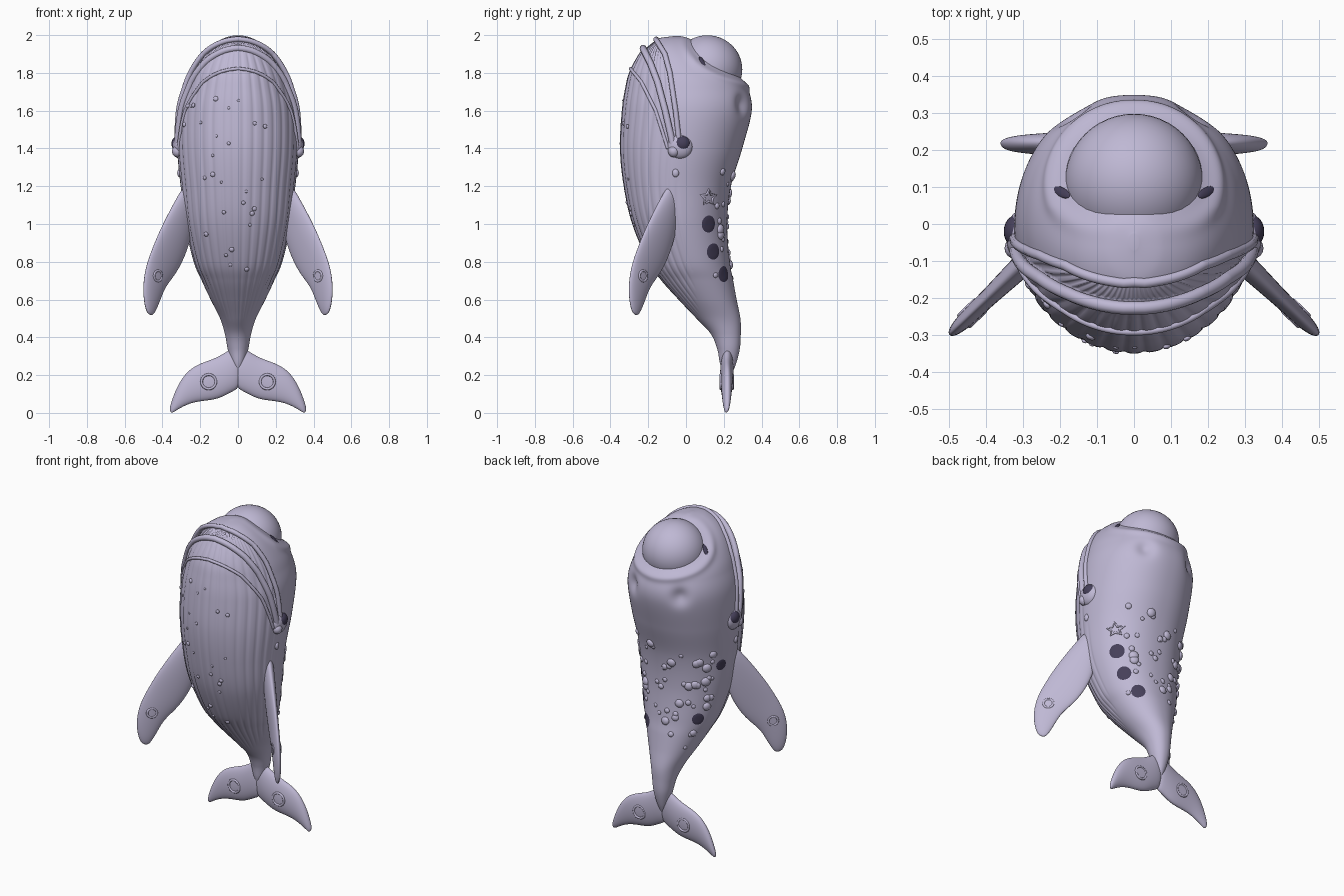
import bpy, math, random
from mathutils import Vector

if "Cube" in bpy.data.objects:
    bpy.data.objects.remove(bpy.data.objects["Cube"])

random.seed(4)


def material(name, rgb):
    m = bpy.data.materials.new(name)
    m.diffuse_color = (*rgb, 1)
    m.use_nodes = True
    m.node_tree.nodes["Principled BSDF"].inputs["Base Color"].default_value = m.diffuse_color
    return m


SKIN = material("lavender_skin", (0.52, 0.48, 0.66))
DARK = material("dark_violet", (0.06, 0.05, 0.10))


def mesh_object(name, verts, faces, mat=SKIN):
    me = bpy.data.meshes.new(name)
    me.from_pydata([tuple(v) for v in verts], [], faces)
    me.materials.append(mat)
    for p in me.polygons:
        p.use_smooth = True
    ob = bpy.data.objects.new(name, me)
    bpy.context.collection.objects.link(ob)
    return ob


def skin_rings(rings):
    """Faces joining equal closed rings, with both ends capped."""
    n, k = len(rings[0]), len(rings)
    faces = [(i * n + j, i * n + (j + 1) % n, (i + 1) * n + (j + 1) % n, (i + 1) * n + j)
             for i in range(k - 1) for j in range(n)]
    faces += [tuple(range(n))[::-1], tuple(range((k - 1) * n, k * n))]
    return [v for r in rings for v in r], faces


def ball(name, loc, size, mat=SKIN, seg=16, normal=None):
    bpy.ops.mesh.primitive_uv_sphere_add(segments=seg, ring_count=seg // 2, location=loc)
    ob = bpy.context.object
    ob.name, ob.scale = name, size
    if normal:
        ob.rotation_euler = Vector(normal).to_track_quat('Z', 'Y').to_euler()
    ob.data.materials.append(mat)
    bpy.ops.object.shade_smooth()


def tube(name, pts, radius, closed=False):
    cu = bpy.data.curves.new(name, 'CURVE')
    cu.dimensions, cu.bevel_depth, cu.bevel_resolution = '3D', radius, 3
    cu.use_fill_caps = True
    sp = cu.splines.new('POLY')
    sp.points.add(len(pts) - 1)
    for p, q in zip(sp.points, pts):
        p.co = (*q, 1)
    sp.use_cyclic_u, sp.use_smooth = closed, True
    cu.materials.append(SKIN)
    ob = bpy.data.objects.new(name, cu)
    bpy.context.collection.objects.link(ob)


# Body sections: height, half width, belly y, back y
ROWS = [(.20, .012, .20, .24), (.26, .035, .18, .265), (.34, .055, .165, .285), (.42, .07, .13, .29),
        (.50, .095, .055, .288), (.60, .145, -.04, .268), (.70, .192, -.13, .25), (.80, .235, -.20, .232),
        (1.0, .282, -.285, .218), (1.2, .304, -.33, .238), (1.4, .322, -.35, .298), (1.6, .32, -.34, .348),
        (1.72, .292, -.322, .325), (1.80, .26, -.302, .265), (1.88, .21, -.262, .165), (1.94, .15, -.218, .08),
        (1.98, .08, -.155, .02), (1.994, .012, -.07, -.03)]


def section(t):
    """Catmull-Rom blend of the body sections."""
    i = min(int(t), len(ROWS) - 2)
    u = t - i
    p = [ROWS[max(0, min(len(ROWS) - 1, i + k))] for k in (-1, 0, 1, 2)]
    return [.5 * (2 * b + (c - a) * u + (2 * a - 5 * b + 4 * c - d) * u * u + (3 * b - a - 3 * c + d) * u ** 3)
            for a, b, c, d in zip(*p)]


def section_at(z):
    lo, hi = 0, len(ROWS) - 1
    for _ in range(30):
        mid = (lo + hi) / 2
        lo, hi = (mid, hi) if section(mid)[0] < z else (lo, mid)
    return section(lo)


def on_section(s, a):
    """Oval section point, fuller toward the back."""
    z, w, f, b = s
    si, co = math.sin(a), math.cos(a)
    x = w * math.copysign(abs(si) ** (.9 if co < 0 else 1.04), si)
    return Vector((x, (f + b) / 2 - (b - f) / 2 * co, z))


def at_side(y, z, sx):
    """Body surface point on one side from its y and z."""
    s = section_at(z)
    k = ((s[2] + s[3]) / 2 - y) / ((s[3] - s[2]) / 2)
    return on_section(s, sx * math.acos(max(-1, min(1, k))))


def normal_at(p):
    s = section_at(p.z)
    k = ((s[2] + s[3]) / 2 - p.y) / ((s[3] - s[2]) / 2)
    x = math.copysign((abs(p.x) / s[1]) ** (1 / (.9 if k < 0 else 1.04)), p.x)
    a = math.atan2(x, k)
    p0 = on_section(s, a)
    du = on_section(s, a + .01) - p0
    dv = on_section(section_at(p.z + .01), a) - p0
    return p0, du.cross(dv).normalized()


def lerp(table, z):
    for (z0, y0), (z1, y1) in zip(table, table[1:]):
        if z <= z1:
            return y0 + (y1 - y0) * (z - z0) / (z1 - z0)
    return table[-1][1]


UPPER = [(1.38, -.03), (1.6, -.055), (1.8, -.085), (1.9, -.112), (1.97, -.155), (2.0, -.18)]
LOWER = [(1.38, -.06), (1.6, -.11), (1.75, -.15), (1.85, -.188), (1.93, -.228), (2.0, -.27)]
FOLD = [(1.38, -.09), (1.6, -.16), (1.75, -.235), (1.82, -.292), (2.0, -.4)]
DOME = Vector((0, .113, 1.818))


def relief(p, a):
    """Raised and sunken detail: throat pleats, mouth, hollows, dome rim."""
    z, y, d = p.z, p.y, 0
    if z > 1.4:
        lo, up = lerp(LOWER, z), lerp(UPPER, z)
    else:
        lo, up = -.06 + (1.4 - z) * .16, -9
    if y < lo - .01:
        fade = min(1, max(0, (z - .4) / .3)) * min(1, (lo - y) / .05)
        d -= .005 * fade * abs(math.sin(a * 17)) ** 8
    elif z > 1.45 and lo < y < up:
        d -= .02 * min(1, (z - 1.45) / .15) + .004 * math.cos(a * 64)
    for sx in (-1, 1):
        r = p - Vector((.16 * sx, .29, 1.63))
        d -= .03 * math.exp(-(r.length / .05) ** 2)
    if z > 1.6:
        rim = min(1, max(0, (y + .06) / .1))
        d += .013 * rim * math.exp(-(((p - DOME).length - .225) / .02) ** 2)
    return d


N, R = 224, 230
rings = []
for i in range(R):
    s = section((len(ROWS) - 1) * i / (R - 1))
    c = Vector((0, (s[2] + s[3]) / 2, s[0]))
    ring = []
    for j in range(N):
        a = math.tau * j / N
        p = on_section(s, a)
        ring.append(p + (p - c).normalized() * relief(p, (a + math.pi) % math.tau - math.pi))
    rings.append(ring)
mesh_object("body", *skin_rings(rings))

# Dark round spots on the flanks, laid on the skin as thin plates
SPOTS = [(at_side(y, z, sx), r) for y, z, sx, r in
         [(.12, 1.0, 1, .045), (.145, .855, 1, .043), (.2, .735, 1, .042), (.05, 1.14, -1, .034),
          (.15, .81, -1, .036)]]
for c, size in SPOTS:
    _, n = normal_at(c)
    u = n.cross(Vector((0, 0, 1))).normalized()
    v = n.cross(u)
    disc = []
    for r in (1, .75, .5, .25):
        ring = []
        for k in range(28):
            q = math.tau * k / 28
            p, m = normal_at(c + (u * math.cos(q) - v * math.sin(q)) * r * size)
            ring.append(p + m * (.003 if r < 1 else .001))
        disc.append(ring)
    verts, faces = skin_rings(disc)
    mesh_object("flank_spot", verts, faces[:-2] + faces[-1:], DARK)

# Forehead dome
ball("forehead_dome", DOME, (.187, .185, .181), seg=48)


# Lips and jaw fold following the mouth around the head
def lip(name, table, radius):
    half, z = [], 1.4
    while z < 1.99:
        y, s = lerp(table, z), section_at(z)
        half.append(at_side(max(y, s[2]), z, 1))
        if y <= s[2]:
            break
        z += .003
    tube(name, half + [Vector((-p.x, p.y, p.z)) for p in reversed(half[:-1])], radius)


lip("upper_lip", UPPER, .014)
lip("lower_lip", LOWER, .018)
lip("jaw_fold", FOLD, .009)


# Fins: lens sections spanning a leading and a trailing edge
def fin(name, pairs, normal):
    rings = []
    for a, b, th in pairs:
        a, b = Vector(a), Vector(b)
        rings.append([(a + b) / 2 + (a - b) / 2 * math.cos(q) + normal * th * math.sin(q)
                      for q in (math.tau * k / 12 for k in range(12))])
    ob = mesh_object(name, *skin_rings(rings))
    mod = ob.modifiers.new("smooth", 'SUBSURF')
    mod.levels = mod.render_levels = 2


def scar(name, loc, radius, normal):
    bpy.ops.mesh.primitive_torus_add(location=loc, major_radius=radius, minor_radius=.007,
                                     major_segments=24, minor_segments=8)
    ob = bpy.context.object
    ob.name = name
    ob.rotation_euler = normal.to_track_quat('Z', 'Y').to_euler()
    ob.data.materials.append(SKIN)
    bpy.ops.object.shade_smooth()


# Flipper outline in its own plane: outer s, z, inner s, z, half thickness
FLIPPER = [(-.03, 1.23, -.10, 1.14, .03), (.04, 1.15, -.08, 1.02, .034), (.11, 1.06, -.05, .90, .032),
           (.18, .96, .0, .80, .028), (.225, .88, .06, .725, .025), (.272, .79, .13, .665, .024),
           (.296, .69, .165, .60, .022), (.29, .59, .20, .54, .018), (.265, .522, .225, .513, .008)]
# Fluke: x and z of the upper and lower edges, half thickness
FLUKE = [(-.02, .36, -.02, .13, .03), (.04, .345, .03, .11, .038), (.11, .295, .10, .068, .037),
         (.20, .268, .18, .06, .034), (.268, .228, .24, .052, .03), (.32, .15, .295, .03, .025),
         (.35, .07, .335, .006, .018), (.366, .015, .352, -.003, .008)]

for side, sx in (("left", -1), ("right", 1)):
    def plane(s, z):
        return (sx * (.29 + .72 * s), -.1 - .69 * s, z)
    nrm = Vector((sx * .69, .72, 0))
    fin(side + "_flipper", [(plane(a, b), plane(c, d), t) for a, b, c, d, t in FLIPPER], nrm)
    fin(side + "_fluke", [((sx * a, .22, b), (sx * c, .212, d), t) for a, b, c, d, t in FLUKE],
        Vector((0, 1, 0)))
    for k in (-1, 1):
        scar(side + "_flipper_scar", Vector(plane(.205, .725)) + nrm * .019 * k, .028, nrm)
        scar(side + "_fluke_scar", (sx * .155, .215 + .031 * k, .165), .038, Vector((0, 1, 0)))
    # Eye with its lid and lower pouch
    ball(side + "_eye_lid", (sx * .308, -.032, 1.41), (.038, .068, .066), seg=24)
    ball(side + "_eye", (sx * .320, -.02, 1.425), (.032, .043, .041), DARK, 24)
    ball(side + "_eye_pouch", (sx * .32, -.065, 1.385), (.03, .03, .032))
    ball(side + "_cheek_wart", (sx * .31, -.055, 1.27), (.012, .018, .022))
    # Dark slit in the crease beside the dome
    z = 1.75
    while abs(at_side(.085, z, sx).x) > .198:
        z += .004
    p, n = normal_at(at_side(.085, z, sx))
    ball(side + "_crease_slit", p + n * .002, (.013, .036, .006), DARK, 16, n)


# Barnacle bumps on back, flanks and throat, kept clear of the spots and star
CLEAR = SPOTS + [(at_side(.12, 1.14, 1), .045)]


def bump(name, z, a, r):
    p, n = normal_at(on_section(section_at(z), a))
    if all((p - c).length > size + r for c, size in CLEAR):
        ball(name, p, (r, r, r * .6), seg=10, normal=n)


for k in range(60):
    bump("back_barnacle", random.triangular(.6, 1.3, 1.0), math.pi + random.uniform(-1.1, 1.1),
         random.uniform(.012, .03))
for k in range(28):
    bump("throat_barnacle", random.uniform(.75, 1.75), random.uniform(-1.2, .5), random.uniform(.007, .015))

# Raised star outline on the right flank
star = []
for k in range(10):
    r, q = (.042 if k % 2 == 0 else .02), math.tau * k / 10
    star.append(at_side(.12 + r * math.sin(q), 1.14 + r * math.cos(q), 1))
tube("flank_star", star, .007, True)
